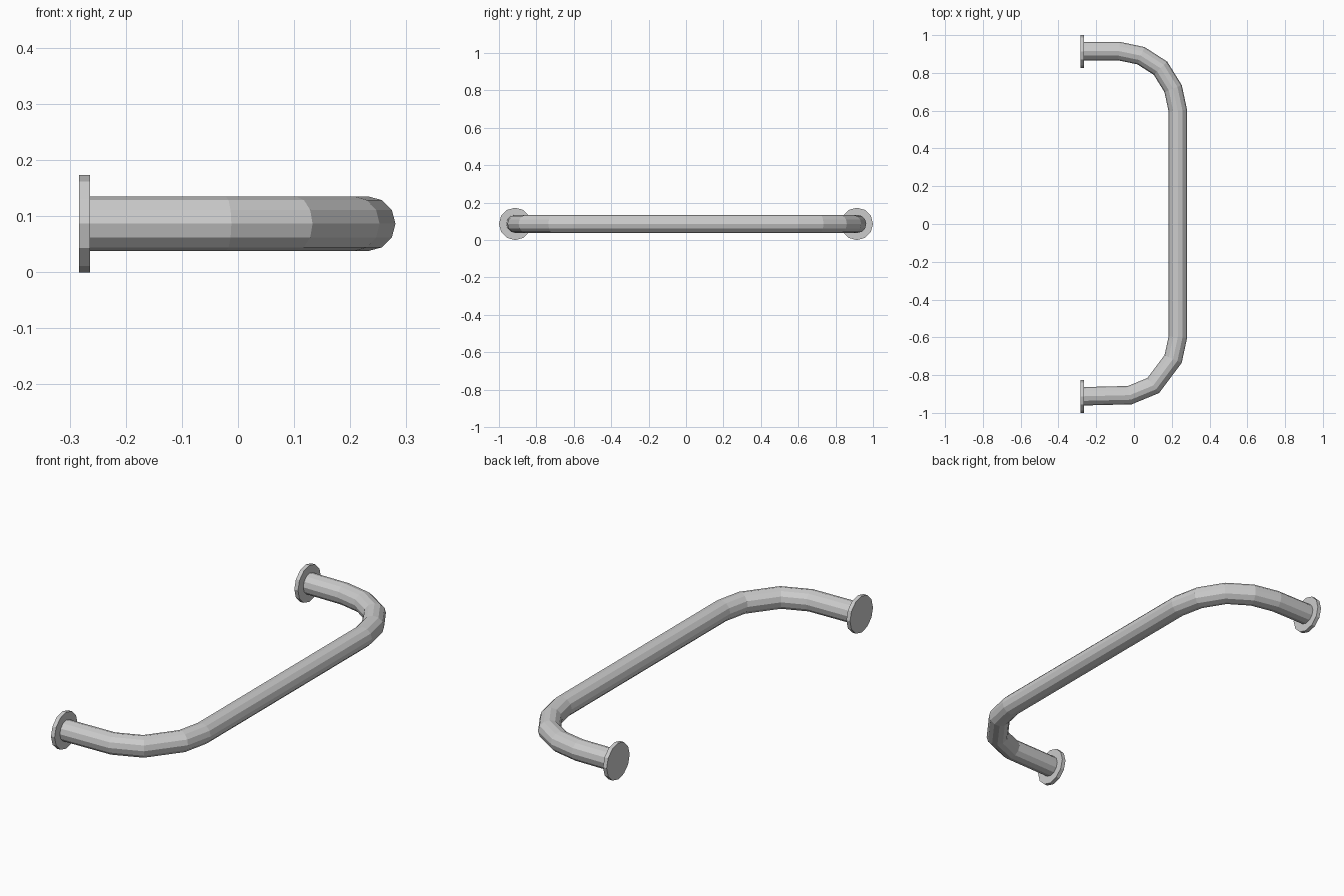
import bpy, bmesh, math
from mathutils import Vector

if "Cube" in bpy.data.objects:
    bpy.data.objects.remove(bpy.data.objects["Cube"])

SIDES = 12
Z = 0.0865


def ring(bm, centre, across, radius, stretch=1.0):
    """Polygon ring spanned by a horizontal direction and the z axis."""
    up = Vector((0, 0, 1))
    return [bm.verts.new(centre + across * (radius * stretch * math.cos(a)) + up * (radius * math.sin(a)))
            for a in (2 * math.pi * i / SIDES for i in range(SIDES))]


def tube(name, path, radius):
    """Capped tube with mitred joints along a flat path."""
    pts = [Vector((x, y, Z)) for x, y in path]
    dirs = [(b - a).normalized() for a, b in zip(pts, pts[1:])]
    bm = bmesh.new()
    rings = []
    for i, p in enumerate(pts):
        d0, d1 = dirs[max(i - 1, 0)], dirs[min(i, len(dirs) - 1)]
        t = (d0 + d1).normalized()
        rings.append(ring(bm, p, Vector((t.y, -t.x, 0)), radius, 1 / t.dot(d0)))
    for a, b in zip(rings, rings[1:]):
        for i in range(SIDES):
            j = (i + 1) % SIDES
            bm.faces.new((a[i], a[j], b[j], b[i]))
    bm.faces.new(rings[0])
    bm.faces.new(rings[-1])
    bmesh.ops.recalc_face_normals(bm, faces=bm.faces)
    mesh = bpy.data.meshes.new(name)
    bm.to_mesh(mesh)
    bm.free()
    obj = bpy.data.objects.new(name, mesh)
    bpy.context.collection.objects.link(obj)
    return obj


# Bent handle bar: the two bends are slightly different
tube("handle_bar", [
    (-0.265, 0.9155), (-0.08, 0.9155), (0.037, 0.891), (0.14, 0.825), (0.207, 0.717), (0.232, 0.60),
    (0.232, -0.60), (0.207, -0.715), (0.102, -0.855), (-0.022, -0.906), (-0.265, -0.912),
], 0.0487)

# Round mounting flanges at both ends
for label, y in (("back", 0.9135), ("front", -0.9135)):
    tube(label + "_flange", [(-0.283, y), (-0.264, y)], 0.0865)
